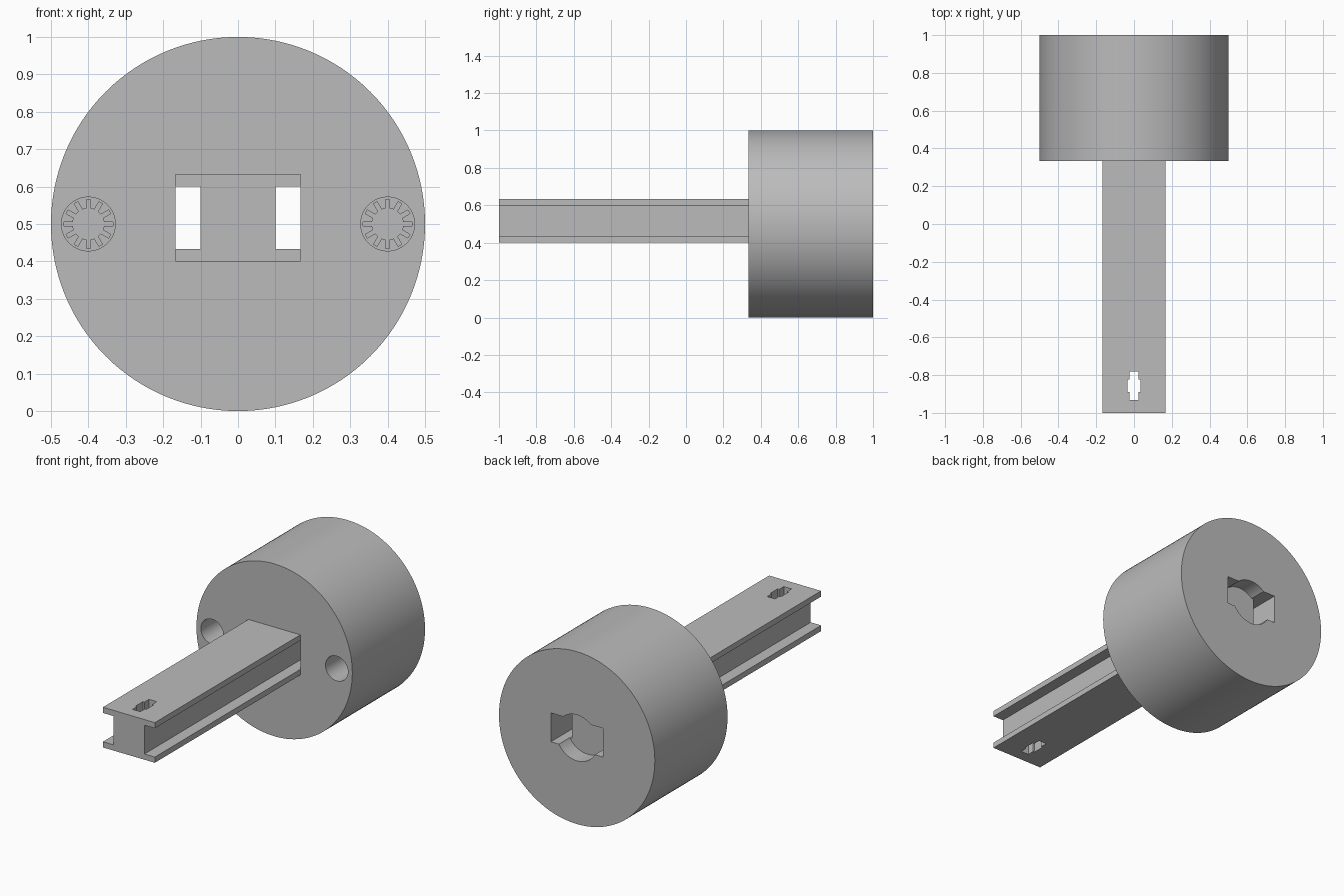
import bpy
import bmesh
import math

cube = bpy.data.objects.get("Cube")
if cube:
    bpy.data.objects.remove(cube, do_unlink=True)

GREY = (0.5, 0.5, 0.5)
grey = bpy.data.materials.new("plain grey")
grey.use_nodes = True
grey.diffuse_color = (*GREY, 1)
grey.node_tree.nodes["Principled BSDF"].inputs["Base Color"].default_value = (*GREY, 1)

FRONT, BACK = 1 / 3, 1.0      # drum faces along y
AXIS = 0.5                    # drum axis height
RAIL = 1 / 6                  # rail half width
WEB = 0.1                     # rail web half width
LOW, HIGH = 0.433, 0.6        # groove bottom and top
RECESS = 0.1                  # depth of the recess in the back


def prism(name, points, y0, y1):
    """Extrude an x-z outline from y0 to y1."""
    bm = bmesh.new()
    face = bm.faces.new([bm.verts.new((x, y0, z)) for x, z in points])
    new = bmesh.ops.extrude_face_region(bm, geom=[face])["geom"]
    verts = [v for v in new if isinstance(v, bmesh.types.BMVert)]
    bmesh.ops.translate(bm, verts=verts, vec=(0, y1 - y0, 0))
    bmesh.ops.recalc_face_normals(bm, faces=bm.faces[:])
    mesh = bpy.data.meshes.new(name)
    bm.to_mesh(mesh)
    bm.free()
    mesh.materials.append(grey)
    obj = bpy.data.objects.new(name, mesh)
    bpy.context.collection.objects.link(obj)
    return obj


def circle(x, z, r, n):
    turns = [2 * math.pi * i / n for i in range(n)]
    return [(x + r * math.cos(a), z + r * math.sin(a)) for a in turns]


def rect(x0, x1, z0, z1):
    return [(x0, z0), (x1, z0), (x1, z1), (x0, z1)]


def splines(x, z, inner, outer, teeth):
    """Outline of a round socket with narrow radial notches."""
    points = []
    for i in range(teeth):
        mid = 2 * math.pi * i / teeth
        step = math.pi / teeth
        for part, r in ((-0.5, inner), (-0.32, outer), (0.32, outer), (0.5, inner)):
            a = mid + part * step
            points.append((x + r * math.cos(a), z + r * math.sin(a)))
    return points


def cut(target, cutter):
    """Subtract the cutter, apply the result and drop the cutter."""
    cutter.hide_render = True
    mod = target.modifiers.new("cut", 'BOOLEAN')
    mod.operation = 'DIFFERENCE'
    mod.solver = 'EXACT'
    mod.object = cutter
    bpy.context.view_layer.update()
    graph = bpy.context.evaluated_depsgraph_get()
    mesh = bpy.data.meshes.new_from_object(target.evaluated_get(graph))
    target.modifiers.clear()
    target.data = mesh
    bpy.data.objects.remove(cutter, do_unlink=True)


# Drum
drum = prism("drum", circle(0, AXIS, 0.5, 128), FRONT, BACK)

# Grooves through the drum, and splined blind holes on each side
for side in (-1, 1):
    x0, x1 = sorted((side * WEB, side * RAIL))
    cut(drum, prism("groove_cutter", rect(x0, x1, LOW, HIGH), FRONT - 0.1, BACK + 0.1))
    x = side * 0.4
    cut(drum, prism("hole_cutter", circle(x, AXIS, 0.072, 48), FRONT - 0.1, FRONT + 0.333))
    cut(drum, prism("socket_cutter", splines(x, AXIS, 0.042, 0.066, 12), FRONT + 0.3, FRONT + 0.4))

# Keyed recess in the back
cut(drum, prism("key_cutter", rect(-RAIL, RAIL, LOW, HIGH), BACK - RECESS, BACK + 0.1))
cut(drum, prism("bore_cutter", circle(0, AXIS, 0.1333, 64), BACK - RECESS, BACK + 0.1))

# Rail with an I-shaped section
bottom, top = 0.4, 0.633
half = [(RAIL, bottom), (RAIL, LOW), (WEB, LOW), (WEB, HIGH), (RAIL, HIGH), (RAIL, top)]
rail = prism("rail", half + [(-x, z) for x, z in reversed(half)], -1, FRONT)

# Stepped slot through the rail near its free end
for width, length in ((0.025, 0.076), (0.035, 0.034)):
    cut(rail, prism("slot_cutter", rect(-width, width, 0.3, 0.8), -0.856 - length, -0.856 + length))

# Smooth round walls, crisp edges
for obj in (drum, rail):
    bpy.ops.object.select_all(action='DESELECT')
    obj.select_set(True)
    bpy.context.view_layer.objects.active = obj
    bpy.ops.object.shade_smooth_by_angle(angle=math.radians(25))
